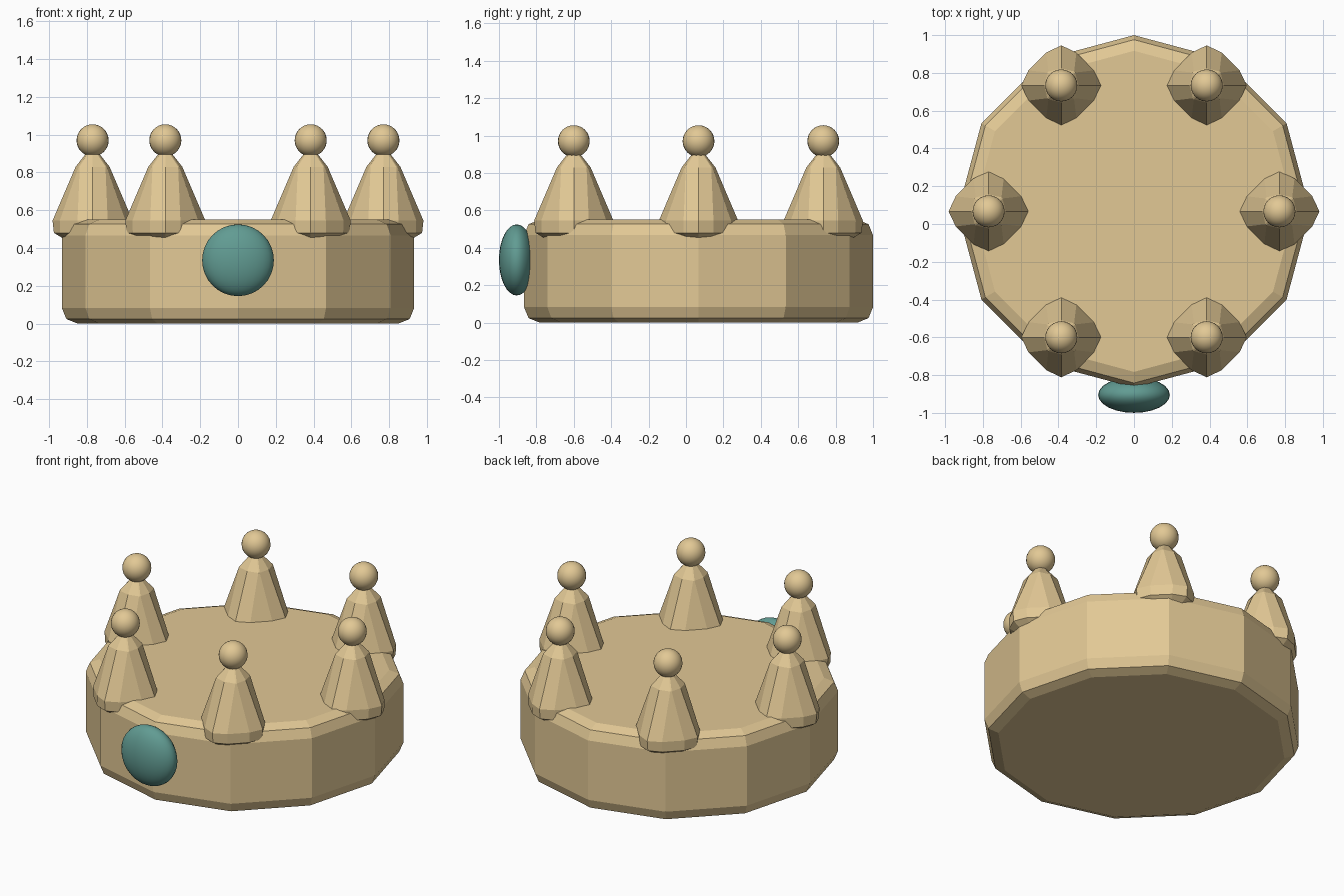
import bpy, bmesh
from math import sin, cos, pi, radians

if "Cube" in bpy.data.objects:
    bpy.data.objects.remove(bpy.data.objects["Cube"])

CY = 0.067  # crown axis sits slightly behind the origin because of the gem


def material(name, rgb):
    m = bpy.data.materials.new(name)
    m.diffuse_color = (*rgb, 1)
    m.use_nodes = True
    m.node_tree.nodes["Principled BSDF"].inputs["Base Color"].default_value = m.diffuse_color
    return m


gold = material("gold", (0.76, 0.58, 0.30))
teal = material("teal", (0.12, 0.33, 0.29))


def loft(name, rings, loc):
    """Skin a stack of equal-length point rings and cap both ends."""
    bm = bmesh.new()
    loops = [[bm.verts.new(p) for p in ring] for ring in rings]
    n = len(loops[0])
    for a, b in zip(loops, loops[1:]):
        for i in range(n):
            j = (i + 1) % n
            bm.faces.new((a[i], a[j], b[j], b[i]))
    bm.faces.new(loops[0][::-1])
    bm.faces.new(loops[-1])
    bmesh.ops.recalc_face_normals(bm, faces=bm.faces)
    mesh = bpy.data.meshes.new(name)
    bm.to_mesh(mesh)
    bm.free()
    mesh.materials.append(gold)
    obj = bpy.data.objects.new(name, mesh)
    obj.location = loc
    bpy.context.collection.objects.link(obj)
    return obj


def ball(name, loc, scale, mat):
    bpy.ops.mesh.primitive_uv_sphere_add(segments=24, ring_count=16, radius=1, location=loc)
    obj = bpy.context.object
    obj.name = name
    obj.scale = scale
    obj.data.materials.append(mat)
    bpy.ops.object.shade_smooth()
    return obj


def spike_ring(z, tip, near, far):
    """Diamond section with each corner rounded by two facets."""
    pts = []
    for k in range(4):
        c, s = cos(k * pi / 2), sin(k * pi / 2)
        for x, y in ((far, -near), (tip, 0), (far, near)):
            pts.append((x * c - y * s, x * s + y * c, z))
    return pts


# Twelve-sided band with rounded rims
band_profile = [(0.85, 0), (0.909, 0.024), (0.933, 0.083),
                (0.933, 0.467), (0.909, 0.526), (0.85, 0.55)]
loft("band", [[(r * cos(i * pi / 6), r * sin(i * pi / 6), z) for i in range(12)]
              for r, z in band_profile], (0, CY, 0))

# Six spikes, each topped with a ball
spike_rings = [spike_ring(0.45, 0.155, 0.06, 0.13),
               spike_ring(0.48, 0.205, 0.08, 0.172),
               spike_ring(0.545, 0.212, 0.08, 0.174),
               spike_ring(0.83, 0.09, 0.068, 0.074),
               spike_ring(0.90, 0.035, 0.022, 0.028)]
for k in range(6):
    a = radians(60 * k)
    x, y = 0.77 * cos(a), CY + 0.77 * sin(a)
    loft(f"spike_{k + 1}", spike_rings, (x, y, 0))
    ball(f"spike_ball_{k + 1}", (x, y, 0.97), (0.085, 0.085, 0.085), gold)

# Flattened gem on the front
ball("gem", (0, -0.905, 0.335), (0.19, 0.095, 0.19), teal)
